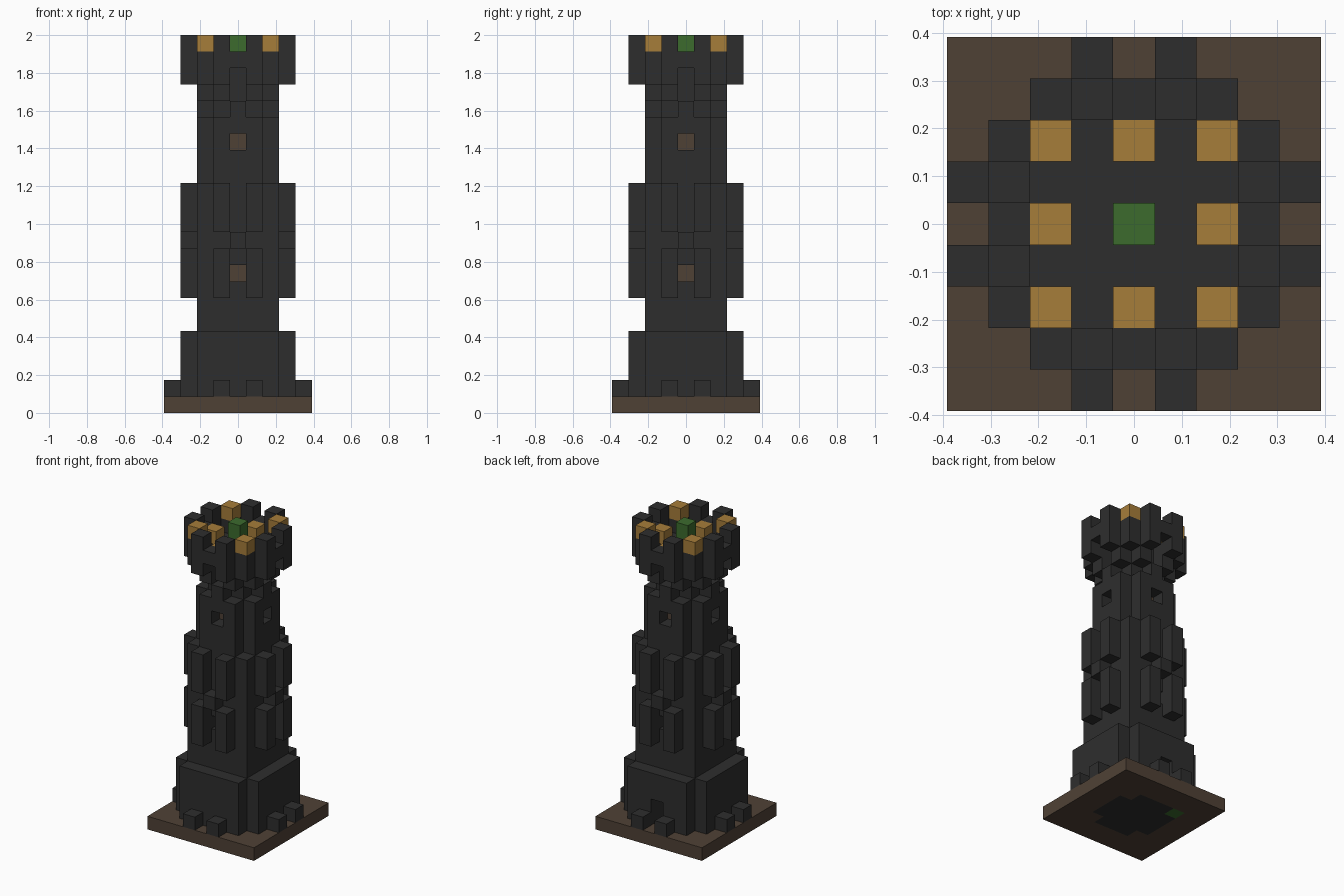
import bpy, bmesh
from mathutils import Vector

cube = bpy.data.objects.get("Cube")
if cube:
    bpy.data.objects.remove(cube)

U = 2 / 23  # one block


def material(name, rgb):
    m = bpy.data.materials.new(name)
    m.use_nodes = True
    m.diffuse_color = (*rgb, 1)
    m.node_tree.nodes["Principled BSDF"].inputs["Base Color"].default_value = (*rgb, 1)
    return m


STONE = material("dark stone", (0.027, 0.027, 0.027))
WOOD = material("brown wood", (0.078, 0.053, 0.036))
GOLD = material("gold", (0.38, 0.205, 0.042))
GREEN = material("green", (0.045, 0.147, 0.027))


def box(x, y, z):
    """Cells of a block range; each argument is an inclusive (low, high) pair."""
    return {(i, j, k) for i in range(x[0], x[1] + 1)
            for j in range(y[0], y[1] + 1) for k in range(z[0], z[1] + 1)}


def slab(r, low, high):
    return box((-r, r), (-r, r), (low, high))


def four(cells):
    """Repeat cells on all four sides of the tower."""
    out = set()
    for i, j, k in cells:
        out |= {(i, j, k), (-j, i, k), (-i, -j, k), (j, -i, k)}
    return out


def post(i, j, low, high):
    """A mirrored pair of posts repeated on all four sides."""
    return four(box((i, i), (j, j), (low, high)) | box((-i, -i), (j, j), (low, high)))


def octagon(r, low, high):
    return slab(r, low, high) - post(r, -r, low, high)


parts = {}

# Ground plate with stone foundation
gem = box((-2, -2), (2, 2), (0, 0))
foundation = octagon(2, 0, 0)
parts["foundation"] = (foundation, STONE)
parts["foundation_gem"] = (gem, GREEN)
parts["ground_plate"] = (slab(4, 0, 0) - foundation - gem, WOOD)

# Plinth with a doorway at the back, and small outer blocks
doorway = box((0, 0), (2, 3), (1, 2))
parts["plinth"] = (octagon(3, 1, 4) - doorway, STONE)
parts["plinth_blocks"] = (post(1, -4, 1, 1), STONE)

# Wooden cores seen through the windows
cores = slab(1, 8, 8) | slab(1, 16, 16)
parts["window_backs"] = (cores, WOOD)

# Shafts with a window on each side
parts["lower_shaft"] = (slab(2, 5, 13) - post(0, -2, 8, 8) - cores, STONE)
parts["upper_shaft"] = (octagon(2, 14, 17) - post(0, -2, 16, 16) - cores, STONE)

# Two tiers of buttresses with lintel blocks between them
parts["lower_buttresses"] = (post(1, -3, 7, 9), STONE)
parts["lintels"] = (post(0, -3, 10, 10), STONE)
parts["upper_buttresses"] = (post(1, -3, 11, 13), STONE)

# Neck with alternating recesses
parts["neck"] = (slab(1, 18, 19) | post(0, -2, 18, 18) | post(1, -2, 19, 19), STONE)

# Crown floor, merlons and parapet
parts["crown_floor"] = (slab(2, 20, 20) - post(0, -2, 20, 20), STONE)
parts["crown_corners"] = (post(2, -2, 21, 21), STONE)
parts["merlons"] = (post(1, -3, 20, 22), STONE)
parts["parapet"] = (post(0, -3, 21, 21), STONE)

# Coloured crown blocks
parts["gold_corner_caps"] = (post(2, -2, 22, 22), GOLD)
parts["gold_side_caps"] = (post(0, -2, 21, 21), GOLD)
parts["beacon"] = (box((0, 0), (0, 0), (21, 22)), GREEN)

occupied = set().union(*(cells for cells, _ in parts.values()))


def build(name, cells, mat):
    """Skin the exposed sides of the cells and merge flat areas."""
    bm = bmesh.new()
    for cell in sorted(cells):
        centre = Vector(cell) + Vector((0, 0, 0.5))
        for axis in range(3):
            for sign in (-1, 1):
                n = Vector((0, 0, 0))
                n[axis] = sign
                if tuple(int(a + b) for a, b in zip(cell, n)) in occupied:
                    continue
                a = Vector((0, 0, 0))
                a[(axis + 1) % 3] = 0.5
                b = n.cross(a)
                mid = centre + n / 2
                bm.faces.new([bm.verts.new((mid + p) * U)
                              for p in (a + b, b - a, -a - b, a - b)])
    bmesh.ops.remove_doubles(bm, verts=bm.verts, dist=U / 100)
    bmesh.ops.dissolve_limit(bm, angle_limit=0.01, verts=bm.verts, edges=bm.edges)
    mesh = bpy.data.meshes.new(name)
    bm.to_mesh(mesh)
    bm.free()
    mesh.materials.append(mat)
    bpy.context.collection.objects.link(bpy.data.objects.new(name, mesh))


for name, (cells, mat) in parts.items():
    build(name, cells, mat)
